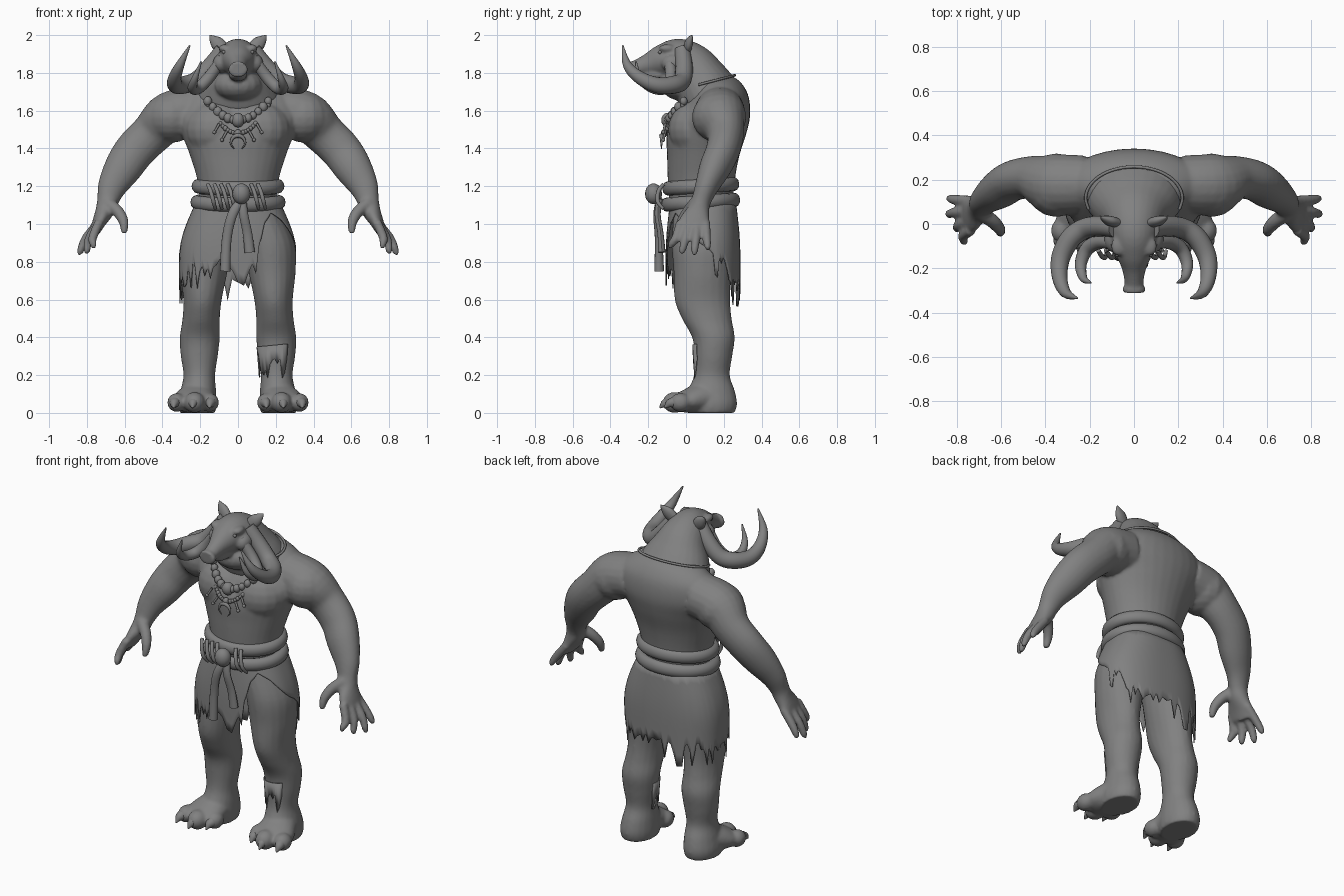
import bpy, bmesh, math, random
from mathutils import Vector, Matrix

random.seed(4)
if "Cube" in bpy.data.objects:
    bpy.data.objects.remove(bpy.data.objects["Cube"], do_unlink=True)

grey = bpy.data.materials.new("plain_grey")
grey.use_nodes = True
COL = (0.22, 0.22, 0.22, 1)
grey.diffuse_color = COL
grey.node_tree.nodes["Principled BSDF"].inputs["Base Color"].default_value = COL
SIDES = (1, -1)


def catmull(keys, steps):
    """Smooth list of key tuples."""
    out = []
    for i in range(len(keys) - 1):
        a, b, c, d = (keys[min(max(i + k, 0), len(keys) - 1)] for k in (-1, 0, 1, 2))
        for s in range(steps):
            t = s / steps
            out.append([0.5 * (2 * q + (r - p) * t + (2 * p - 5 * q + 4 * r - w) * t * t
                               + (3 * q - p - 3 * r + w) * t ** 3)
                        for p, q, r, w in zip(a, b, c, d)])
    return out + [list(keys[-1])]


def tube(bm, keys, s=1, flat=False, steps=5, n=20, hint=(1, 0, 0)):
    """Loft ellipses (x, y, z, radius_u, radius_v); flat keeps rings level."""
    keys = [k if len(k) == 5 else (*k, k[3]) for k in keys]
    pts = catmull(keys, steps)
    cen = [Vector((p[0] * s, p[1], p[2])) for p in pts]
    u, rings = Vector(hint), []
    for i, p in enumerate(pts):
        t = (cen[min(i + 1, len(pts) - 1)] - cen[max(i - 1, 0)]).normalized()
        if flat:
            v = Vector((0, 1, 0))
        else:
            u = (u - t * u.dot(t)).normalized()
            v = t.cross(u)
        ring = []
        for k in range(n):
            a = math.tau * k / n
            ring.append(bm.verts.new(cen[i] + u * math.cos(a) * max(p[3], .001)
                                     + v * math.sin(a) * max(p[4], .001)))
        rings.append(ring)
    for a, b in zip(rings, rings[1:]):
        for k in range(n):
            bm.faces.new((a[k], a[(k + 1) % n], b[(k + 1) % n], b[k]))
    bm.faces.new(rings[0])
    bm.faces.new(rings[-1])


def ball(bm, loc, size):
    m = Matrix.Translation(loc) @ Matrix.Diagonal((*size, 1))
    bmesh.ops.create_uvsphere(bm, u_segments=16, v_segments=10, radius=1, matrix=m)


def finish(bm, name, voxel=0, angle=60):
    bmesh.ops.recalc_face_normals(bm, faces=bm.faces)
    me = bpy.data.meshes.new(name)
    bm.to_mesh(me)
    bm.free()
    ob = bpy.data.objects.new(name, me)
    bpy.context.collection.objects.link(ob)
    me.materials.append(grey)
    bpy.ops.object.select_all(action='DESELECT')
    ob.select_set(True)
    bpy.context.view_layer.objects.active = ob
    if voxel:
        rm = ob.modifiers.new("merge", 'REMESH')
        rm.mode, rm.voxel_size, rm.use_smooth_shade = 'VOXEL', voxel, True
        sm = ob.modifiers.new("soften", 'SMOOTH')
        sm.factor, sm.iterations = 0.5, 8
    else:
        bpy.ops.object.shade_smooth_by_angle(angle=math.radians(angle))
    return ob


# Body: torso, arms, hands and legs merged into one skin
bm = bmesh.new()
tube(bm, [(0, .08, 1.0, .2, .16), (0, .08, 1.2, .21, .175), (0, .09, 1.35, .25, .19),
          (0, .11, 1.48, .30, .21), (0, .145, 1.58, .34, .195), (0, .175, 1.68, .31, .155),
          (0, .175, 1.75, .22, .115), (0, .17, 1.785, .12, .07)], flat=True, n=32)
TIPS = [(.765, -.08, .87), (.80, -.02, .84), (.835, .045, .835), (.83, .115, .86)]
for s in SIDES:
    ball(bm, (s * .11, .045, 1.5), (.17, .14, .15))
    ball(bm, (s * .35, .175, 1.565), (.14, .145, .135))
    tube(bm, [(.22, .18, 1.6, .13), (.36, .18, 1.57, .135, .13), (.455, .208, 1.48, .1, .112),
              (.545, .195, 1.39, .09, .108), (.61, .152, 1.295, .083, .1), (.665, .11, 1.2, .063, .078),
              (.69, .08, 1.12, .052, .057), (.705, .065, 1.07, .06, .05), (.735, .045, 1.01, .084, .036),
              (.76, .035, .955, .082, .026)], s, hint=(0, 1, 0))
    for i, (x, y, z) in enumerate(TIPS):
        by = -.028 + .044 * i
        tube(bm, [(.735, by, 1.01, .025), (.5 * (.775 + x), .5 * (by + y), .925, .024),
                  (x, y, z + .02, .019), (x, y, z, .01)], s, n=12, hint=(0, 1, 0))
    tube(bm, [(.69, .05, 1.11, .035), (.635, .01, 1.065, .032), (.605, -.025, 1.01, .027),
              (.603, -.045, .95, .016)], s, n=12, hint=(0, 1, 0))
    # Legs
    tube(bm, [(.11, .085, 1.06, .12, .15), (.165, .092, .9, .135, .168), (.18, .087, .75, .125, .153),
              (.188, .087, .6, .102, .147), (.195, .11, .5, .099, .132), (.202, .145, .4, .106, .113),
              (.205, .145, .3, .098, .1), (.205, .137, .2, .084, .095), (.21, .135, .12, .094, .123),
              (.215, .135, .05, .102, .136), (.215, .135, 0, .095, .124)], s, flat=True)
    tube(bm, [(.215, .2, .06, .08, .05), (.22, .1, .08, .1, .08), (.24, 0, .06, .115, .062),
              (.25, -.05, .045, .08, .04)], s)
    for x, y, r in ((.325, -.03, .05), (.23, -.06, .056), (.15, -.01, .05)):
        ball(bm, (s * x, y, .055), (r, r * 1.15, r))
for v in bm.verts:
    v.co.z = max(v.co.z, 0)
finish(bm, "body", .009)

# Toe claws
bm = bmesh.new()
for s in SIDES:
    for x, y in ((.335, -.07), (.235, -.095), (.145, -.05)):
        tube(bm, [(x, y, .055, .029), (x + .004, y - .02, .048, .022), (x + .006, y - .045, .026, .003)], s, n=10)
finish(bm, "toe_claws")

# Head and thick neck with brow, snout and jaw
bm = bmesh.new()
tube(bm, [(0, .115, 1.69, .225, .165), (0, .072, 1.76, .19, .15), (0, .022, 1.83, .14, .132),
          (0, -.05, 1.87, .11, .113), (0, -.13, 1.865, .085, .085), (0, -.2, 1.845, .055, .058),
          (0, -.27, 1.825, .042, .04), (0, -.288, 1.82, .052, .043), (0, -.31, 1.818, .05, .04)], n=28)
ball(bm, (0, -.01, 1.735), (.13, .125, .085))
ball(bm, (0, -.15, 1.79), (.05, .1, .035))
for s in SIDES:
    ball(bm, (s * .07, -.1, 1.93), (.035, .045, .022))
    ball(bm, (s * .09, -.07, 1.85), (.045, .06, .05))
finish(bm, "head", .008)

bm = bmesh.new()
for s in SIDES:
    ball(bm, (s * .075, -.138, 1.91), (.01, .01, .01))
finish(bm, "eyes")

# Pointed ears
bm = bmesh.new()
for s in SIDES:
    tube(bm, [(.08, .005, 1.925, .022, .036), (.11, .015, 1.957, .022, .036), (.135, .025, 1.982, .013, .02),
              (.15, .033, 2.0, .002)], s, n=12, hint=(0, 1, 0))
finish(bm, "ears")

# Large outer tusks and small inner tusks
bm = bmesh.new()
for s in SIDES:
    tube(bm, [(.08, -.02, 1.92, .042), (.15, -.01, 1.83, .046), (.22, -.02, 1.76, .047), (.285, -.065, 1.737, .047),
              (.33, -.15, 1.735, .043), (.335, -.24, 1.772, .035), (.308, -.31, 1.84, .024), (.255, -.335, 1.945, .004)],
         s, n=16, hint=(0, 1, 0))
    tube(bm, [(.08, -.09, 1.88, .028), (.15, -.08, 1.78, .032), (.21, -.11, 1.72, .032),
              (.24, -.18, 1.72, .027), (.228, -.245, 1.77, .018), (.195, -.265, 1.86, .004)],
         s, n=14, hint=(0, 1, 0))
finish(bm, "tusks")

# Ragged wrap skirt, open over the left thigh and rising along the left hip
HEM = [(-180, .72), (-165, .66), (-120, .68), (-80, .68), (-62, .7), (-45, .78), (-28, .72), (-12, .78), (4, .7),
       (14, .85), (25, 1.0), (40, 1.06), (58, 1.02), (75, .95), (95, .87), (115, .79), (135, .72), (165, .65), (181, .72)]


def hem(deg):
    for (a, p), (b, q) in zip(HEM, HEM[1:]):
        if a <= deg < b:
            return p + (q - p) * (deg - a) / (b - a)


def skirt_point(deg, z):
    a, t = math.radians(deg), min(1, (1.12 - z) / .3)
    bulge = math.sin(t * math.pi / 2)
    rx, ry = .22 + .092 * bulge, .174 + .024 * bulge
    pw = lambda q: math.copysign(abs(q) ** .8, q)
    return Vector((rx * pw(math.sin(a)), .09 - ry * pw(math.cos(a)), z))


bm = bmesh.new()
COLS, ROWS, cols = 110, 8, []
for c in range(COLS):
    deg = -180 + 360 * c / COLS
    low = hem(deg)
    if low < .84:
        low += random.choice((-.1, -.03, 0, .02, .04))
    cols.append([bm.verts.new(skirt_point(deg, 1.12 + (low - 1.12) * r / ROWS)) for r in range(ROWS + 1)])
for c in range(COLS):
    a, b = cols[c], cols[(c + 1) % COLS]
    for r in range(ROWS):
        bm.faces.new((a[r], b[r], b[r + 1], a[r + 1]))
skirt = finish(bm, "ragged_skirt")
skirt.modifiers.new("thickness", 'SOLIDIFY').thickness = .006

# Ragged strip on the inner front of the left shin
bm = bmesh.new()
N = 18
top, low = [], []
for k in range(N):
    a = math.radians(165 + 140 * k / (N - 1))
    d = Vector((math.cos(a), math.sin(a), 0))
    top.append(bm.verts.new((.204 + d.x * .106, .145 + d.y * .112, .36 + .01 * d.x)))
    low.append(bm.verts.new((.205 + d.x * .095, .14 + d.y * .102, .24 + random.uniform(-.06, .05))))
for k in range(N - 1):
    bm.faces.new((top[k], top[k + 1], low[k + 1], low[k]))
finish(bm, "shin_wrap").modifiers.new("thickness", 'SOLIDIFY').thickness = .005

# Rope belt in two coils
for name, z, r in (("belt_upper", 1.2, .212), ("belt_lower", 1.115, .218)):
    bpy.ops.mesh.primitive_torus_add(major_segments=56, minor_segments=12, major_radius=r, minor_radius=.034,
                                     location=(0, .078, z), rotation=(.07, 0, 0))
    belt = bpy.context.object
    belt.name, belt.scale = name, (1, .83, 1.1)
    belt.data.materials.append(grey)
    bpy.ops.object.shade_smooth()

# Round buckle with slanted cord lashings either side
bm = bmesh.new()
ball(bm, (.018, -.172, 1.16), (.048, .045, .055))
for x in (-.15, -.115, -.08, -.045, .08, .115):
    tube(bm, [(x - .01, -.12, 1.21, .01), (x + .005, -.145, 1.175, .011), (x + .02, -.15, 1.12, .011),
              (x + .03, -.12, 1.08, .008)], n=10)
finish(bm, "buckle_and_lashings")

# Two hanging sash ends
bm = bmesh.new()
tube(bm, [(.02, -.14, 1.13, .024, .018), (-.03, -.155, 1.05, .026, .018), (-.06, -.145, .92, .026, .02),
          (-.068, -.142, .75, .028, .026)], n=12)
tube(bm, [(.02, -.14, 1.13, .024, .018), (.03, -.15, 1.05, .024, .016), (.05, -.135, .95, .025, .016),
          (.062, -.128, .85, .027, .02)], n=12)
finish(bm, "sash_ends", angle=40)

# Bead necklaces: two hanging loops with large beads, bones and a crescent
bm = bmesh.new()
for count, half, high, drop, big in ((13, .16, 1.65, .1, .024), (25, .16, 1.63, .15, .013)):
    for i in range(count):
        f = 2 * i / (count - 1) - 1
        z = high - drop * (1 - f * f)
        y = -.11 + .06 * f * f + (z - 1.5) * .25
        k = big * (1.4 if i == count // 2 else random.uniform(.75, 1))
        ball(bm, (half * f, y, z), (k, k, k * 1.15))
for s in SIDES:
    for x, z in ((.06, 1.49), (.1, 1.53)):
        tube(bm, [(x, -.11, z, .007), (x + .025, -.12, z - .045, .006)], s, n=8)
        ball(bm, (s * (x + .025), -.12, z - .045), (.01, .01, .01))
arc = [(math.sin(a) * .038, -.13, 1.43 + math.cos(a) * .038, .012 - .0038 * abs(a))
       for a in (-2.6, -1.7, -.8, 0, .8, 1.7, 2.6)]
tube(bm, arc, n=8, hint=(0, 1, 0))
finish(bm, "necklaces")

# Thin collar line lying around the back of the neck
bm = bmesh.new()
cord = [(.218 * math.sin(a), .115 - .143 * math.cos(a), 1.75 - .037 * math.cos(a), .007)
        for a in (math.radians(d) for d in range(70, 291, 20))]
tube(bm, cord, n=8, hint=(0, 0, 1))
finish(bm, "neck_cord")
